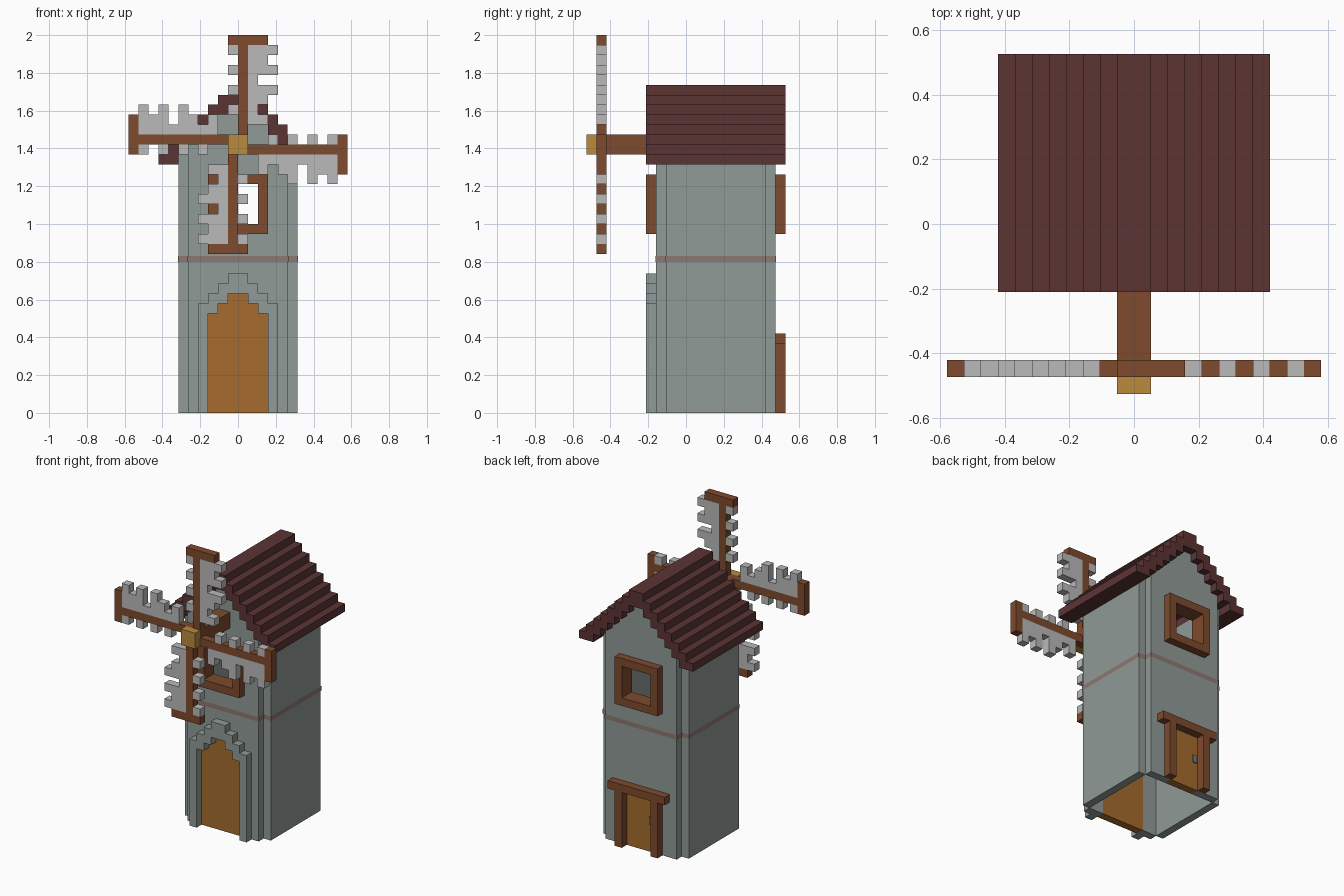
import bpy, bmesh
from mathutils import Vector

U = 2 / 38          # size of one block
HUB_Z = 27          # height of the sail centre, in blocks

if "Cube" in bpy.data.objects:
    bpy.data.objects.remove(bpy.data.objects["Cube"], do_unlink=True)


def material(name, r, g, b):
    m = bpy.data.materials.new(name)
    m.use_nodes = True
    m.diffuse_color = (r, g, b, 1)
    m.node_tree.nodes["Principled BSDF"].inputs["Base Color"].default_value = (r, g, b, 1)
    return m


STONE = material("grey stone", .28, .325, .31)
ROOF = material("dark red tile", .107, .034, .034)
WOOD = material("brown wood", .209, .069, .026)
DOOR = material("orange wood", .381, .15, .026)
GOLD = material("golden wood", .491, .254, .048)
CLOTH = material("white cloth", .491, .491, .491)
BAND = material("faded band", .27, .19, .165)
METAL = material("grey metal", .22, .22, .22)

grid = {}           # block position -> part name
looks = {}          # part name -> material


def fill(part, mat, x, y, z):
    """Fill a range of blocks; a part named None clears them."""
    looks[part] = mat
    for i in range(*x):
        for j in range(*y):
            for k in range(*z):
                if part:
                    grid[i, j, k] = part
                else:
                    grid.pop((i, j, k), None)


def mirrored(part, mat, col, y, z):
    """Fill one column on both sides of the centre line."""
    for c in (col, -col - 1):
        fill(part, mat, (c, c + 1), y, z)


def add_object(name, bm, mat):
    mesh = bpy.data.meshes.new(name)
    bm.to_mesh(mesh)
    bm.free()
    mesh.materials.append(mat)
    bpy.context.collection.objects.link(bpy.data.objects.new(name, mesh))


# Walls: hollow, with notched corners and gables following the roof
for c in range(5):
    for y in (-3, 8):
        mirrored("walls", STONE, c, (y, y + 1), (0, 31 - c))
mirrored("walls", STONE, 5, (-2, 8), (0, 26))

# Stepped roof
for c in range(8):
    mirrored("roof", ROOF, c, (-4, 10), (max(25, 31 - c), 33 - c))

# Front door with stepped stone arch
for c in range(4):
    if c < 3:
        mirrored("front_door", DOOR, c, (-3, -2), (0, 12 - c))
    mirrored("front_arch", STONE, c, (-4, -3), (12 - c if c < 3 else 0, 14 - c))

# Back door with posts and lintel
fill("back_door", DOOR, (-2, 2), (8, 9), (0, 7))
mirrored("back_door_frame", WOOD, 2, (9, 10), (0, 7))
fill("back_door_frame", WOOD, (-4, 4), (9, 10), (7, 8))

# Open windows, front and back
for name, y in (("front_window_frame", (-4, -2)), ("back_window_frame", (8, 10))):
    fill(name, WOOD, (-3, 3), y, (18, 24))
    fill(None, None, (-2, 2), y, (19, 23))

# Axle and hub
fill("axle", WOOD, (-1, 1), (-9, -3), (HUB_Z - 1, HUB_Z + 1))
fill("hub", GOLD, (-1, 1), (-10, -9), (HUB_Z - 1, HUB_Z + 1))

# Four blades: spar, end cap and ragged cloth, turned in quarter steps
blade = [(0, r, "spar") for r in range(1, 11)]
blade += [(a, 10, "spar") for a in range(-1, 3)]
for r, reach in enumerate((3, 2, 3, 4, 2, 4, 3, 4), start=2):
    blade += [(a, r, "cloth") for a in range(1, reach)]
    if r % 2:
        blade.append((-1, r, "cloth"))
for n, side in enumerate(("top", "left", "bottom", "right")):
    for a, r, kind in blade:
        for _ in range(n):
            a, r = -r - 1, a
        fill(f"{side}_blade_{kind}", WOOD if kind == "spar" else CLOTH,
             (a, a + 1), (-9, -8), (HUB_Z + r, HUB_Z + r + 1))


def build(part):
    """Skin the blocks of one part and merge its flat faces."""
    cells = {c for c, p in grid.items() if p == part}
    bm = bmesh.new()
    verts = {}
    for cell in cells:
        for axis in range(3):
            for side in (0, 1):
                near = list(cell)
                near[axis] += 2 * side - 1
                if tuple(near) in cells:
                    continue
                ring = []
                for p, q in ((0, 0), (1, 0), (1, 1), (0, 1)):
                    corner = list(cell)
                    corner[axis] += side
                    corner[(axis + 1) % 3] += p
                    corner[(axis + 2) % 3] += q
                    key = tuple(corner)
                    if key not in verts:
                        verts[key] = bm.verts.new(Vector(key) * U)
                    ring.append(verts[key])
                bm.faces.new(ring if side else ring[::-1])
    bmesh.ops.dissolve_limit(bm, angle_limit=.01, verts=bm.verts[:], edges=bm.edges[:])
    add_object(part, bm, looks[part])


for part in sorted(set(grid.values())):
    build(part)

# Thin band around the walls
quarter = [(6, 5), (5, 5), (5, 6)]
outline = []
for sx, sy in ((1, 1), (-1, 1), (-1, -1), (1, -1)):
    points = quarter if sx == sy else quarter[::-1]
    outline += [(sx * (x * U + .003), sy * (y * U + .003) + 3 * U) for x, y in points]
bm = bmesh.new()
low = [bm.verts.new((x, y, .8)) for x, y in outline]
high = [bm.verts.new((x, y, .83)) for x, y in outline]
for i in range(len(low)):
    j = (i + 1) % len(low)
    bm.faces.new((low[i], low[j], high[j], high[i]))
add_object("wall_band", bm, BAND)

# Back door handle plate
bm = bmesh.new()
bmesh.ops.create_cube(bm, size=1)
bmesh.ops.scale(bm, vec=(.03, .008, .05), verts=bm.verts[:])
bmesh.ops.translate(bm, vec=(-1.5 * U, 9 * U + .004, 4 * U), verts=bm.verts[:])
add_object("back_door_handle", bm, METAL)
